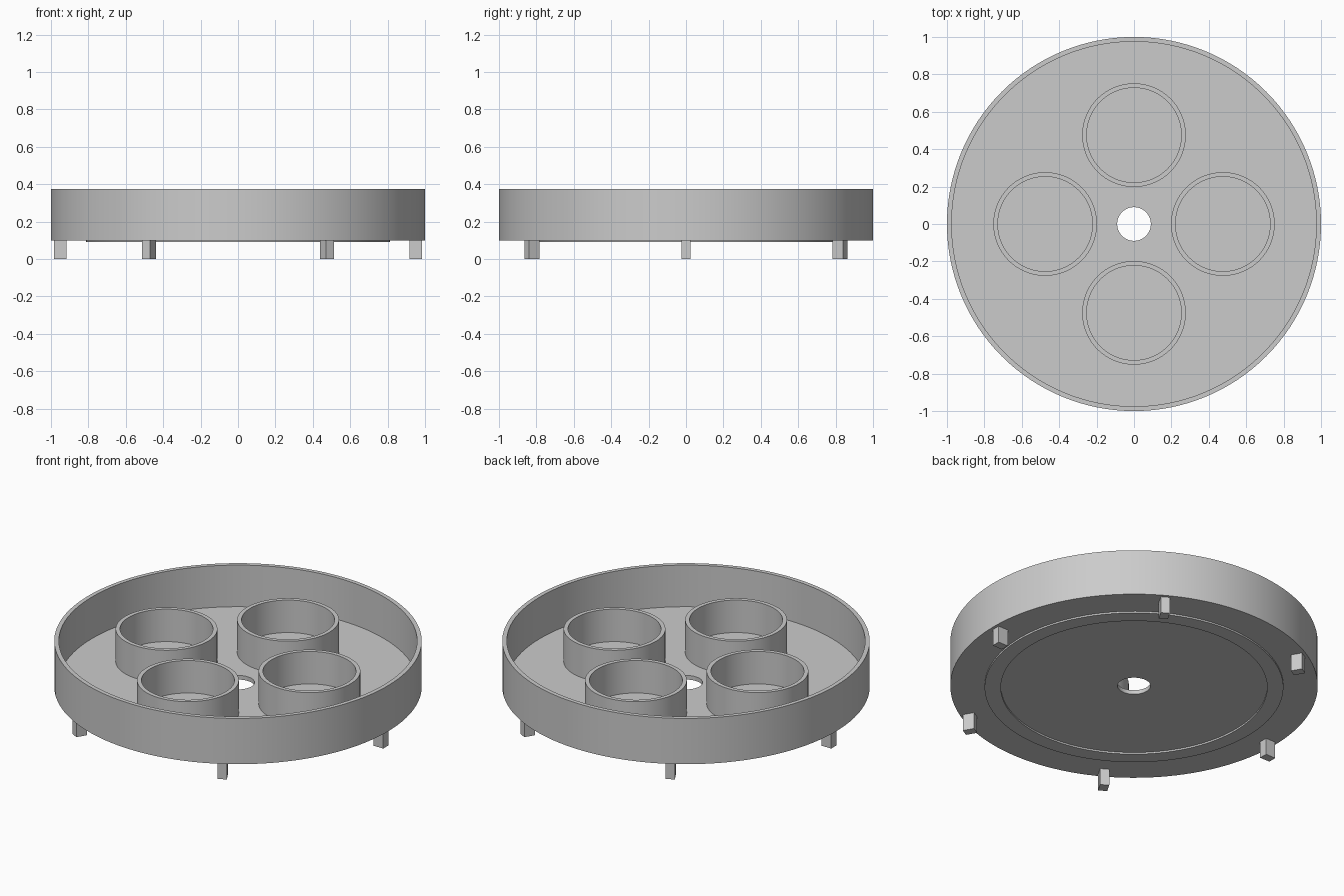
import bpy
import bmesh
from math import cos, sin, pi, radians
from mathutils import Matrix, Vector

default = bpy.data.objects.get("Cube")
if default:
    bpy.data.objects.remove(default, do_unlink=True)

# Single plain grey
grey = bpy.data.materials.new("plain_grey")
grey.use_nodes = True
colour = (0.6, 0.6, 0.6, 1)
grey.diffuse_color = colour
grey.node_tree.nodes["Principled BSDF"].inputs["Base Color"].default_value = colour


def finish(name, bm):
    bmesh.ops.recalc_face_normals(bm, faces=bm.faces)
    mesh = bpy.data.meshes.new(name)
    bm.to_mesh(mesh)
    bm.free()
    mesh.materials.append(grey)
    obj = bpy.data.objects.new(name, mesh)
    bpy.context.collection.objects.link(obj)
    bpy.ops.object.select_all(action='DESELECT')
    obj.select_set(True)
    bpy.context.view_layer.objects.active = obj
    bpy.ops.object.shade_smooth_by_angle(angle=radians(30))
    return obj


def lathe(name, profile, centre=(0, 0), steps=128):
    """Spin a closed (radius, height) profile around a vertical axis."""
    bm = bmesh.new()
    verts = [bm.verts.new((r, 0, z)) for r, z in profile]
    edges = [bm.edges.new((v, verts[i - 1])) for i, v in enumerate(verts)]
    bmesh.ops.spin(bm, geom=verts + edges, cent=(0, 0, 0), axis=(0, 0, 1),
                   angle=2 * pi, steps=steps, use_merge=True)
    bmesh.ops.remove_doubles(bm, verts=bm.verts, dist=1e-5)
    bmesh.ops.translate(bm, verts=bm.verts, vec=(*centre, 0))
    return finish(name, bm)


FLOOR, BASE = 0.125, 0.1

# Tray: pierced floor, tall rim and a low locating ring underneath
lathe("tray", [
    (0.09, FLOOR), (0.975, FLOOR), (0.975, 0.375), (1, 0.375), (1, BASE),
    (0.813, BASE), (0.813, 0.09), (0.725, 0.09), (0.725, BASE), (0.09, BASE),
])

# Four round cup holders
for i, side in enumerate(("left", "back", "right", "front")):
    a = i * pi / 2
    lathe(f"cup_holder_{side}",
          [(0.253, FLOOR), (0.277, FLOOR), (0.277, 0.32), (0.253, 0.32)],
          (0.475 * cos(a), 0.475 * sin(a)), 96)

# Six block feet, turned to face outward
for i in range(6):
    bm = bmesh.new()
    bmesh.ops.create_cube(bm, size=1)
    place = (Matrix.Rotation(i * pi / 3, 4, 'Z')
             @ Matrix.Translation((0.95, 0, BASE / 2))
             @ Matrix.Diagonal(Vector((0.065, 0.05, BASE, 1))))
    bmesh.ops.transform(bm, matrix=place, verts=bm.verts)
    finish(f"foot_{i + 1}", bm)
